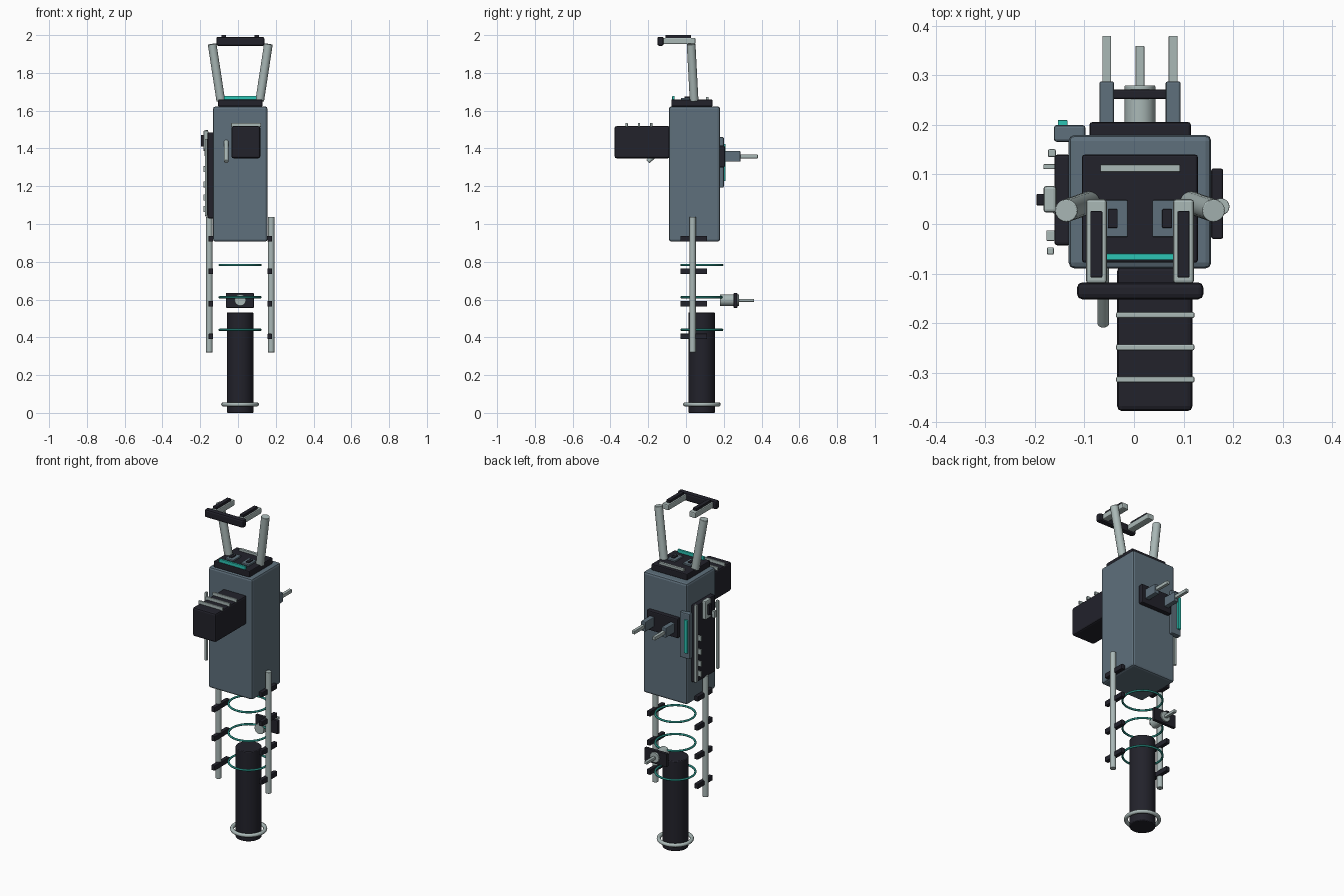
import bpy, math
from mathutils import Vector


def material(name, rgb):
    m = bpy.data.materials.new(name)
    m.diffuse_color = (*rgb, 1)
    return m


BLACK = material("near_black", (0.016, 0.016, 0.024))
BLUE = material("slate_blue", (0.112, 0.16, 0.2))
GREY = material("pale_grey", (0.4, 0.48, 0.47))
TEAL = material("bright_teal", (0.025, 0.56, 0.46))
DEEP = material("deep_teal", (0.018, 0.24, 0.2))


def finish(name, mat):
    ob = bpy.context.object
    ob.name = name
    ob.data.materials.append(mat)
    return ob


def box(name, mat, x, y, z, bevel=0.004):
    """Bevelled box from (min, max) pairs."""
    bpy.ops.mesh.primitive_cube_add(size=1, location=[sum(p) / 2 for p in (x, y, z)])
    ob = finish(name, mat)
    ob.scale = [p[1] - p[0] for p in (x, y, z)]
    bpy.ops.object.transform_apply(location=False, rotation=False, scale=True)
    if bevel:
        b = ob.modifiers.new("bevel", "BEVEL")
        b.width = min(bevel, 0.3 * min(ob.dimensions))
        b.segments = 2
    return ob


def rod(name, mat, a, b, r, sides=24, bevel=0.0):
    """Cylinder between two points."""
    a, b = Vector(a), Vector(b)
    bpy.ops.mesh.primitive_cylinder_add(vertices=sides, radius=r, depth=(b - a).length,
                                        location=(a + b) / 2)
    ob = finish(name, mat)
    ob.rotation_euler = (b - a).to_track_quat("Z", "Y").to_euler()
    bpy.ops.object.shade_smooth_by_angle(angle=math.radians(35))
    if bevel:
        m = ob.modifiers.new("bevel", "BEVEL")
        m.width, m.segments, m.limit_method = bevel, 2, "ANGLE"
    return ob


def ring(name, mat, z, major, minor):
    bpy.ops.mesh.primitive_torus_add(location=(0.011, 0.084, z), major_radius=major,
                                     minor_radius=minor, major_segments=40, minor_segments=10)
    finish(name, mat)
    bpy.ops.object.shade_smooth()


CX = 0.012  # centre line of the body

# Main body
box("body", BLUE, (-0.132, 0.156), (-0.09, 0.18), (0.907, 1.622), 0.012)

# Lower barrel and its rings
rod("barrel", BLACK, (0.011, 0.083, 0), (0.011, 0.083, 0.532), 0.07, 32, 0.004)
ring("barrel_collar", GREY, 0.045, 0.089, 0.011)
for z in (0.44, 0.612, 0.783):
    ring("coil_ring", DEEP, z, 0.108, 0.006)

# Side rails with clamps
for s in (-1, 1):
    x = CX + s * 0.164
    rod("side_rail", GREY, (x, 0.035, 0.32), (x, 0.035, 1.038), 0.017, 16, 0.002)
    x = CX + s * 0.156
    for z in (0.405, 0.578, 0.75, 0.922):
        box("rail_clamp", BLACK, (x - 0.012, x + 0.012), (-0.03, 0.112), (z - 0.015, z + 0.015))

# Rear connector behind the rings
rod("connector_hub", GREY, (CX, 0.18, 0.597), (CX, 0.28, 0.597), 0.031, 16, 0.002)
box("connector_plate", BLACK, (-0.064, 0.084), (0.252, 0.272), (0.556, 0.635))
box("connector_pin", GREY, (0.003, 0.021), (0.27, 0.36), (0.588, 0.604), 0.002)

# Rear plug with two prongs
box("plug_base", BLACK, (-0.09, 0.115), (0.175, 0.206), (1.3, 1.415), 0.006)
for s in (-1, 1):
    x = CX + s * 0.067
    box("prong_sleeve", BLUE, (x - 0.015, x + 0.015), (0.2, 0.288), (1.33, 1.387))
    box("prong", GREY, (x - 0.009, x + 0.009), (0.28, 0.38), (1.348, 1.368), 0.002)

# Rear corner indicator
box("indicator_case", BLUE, (-0.162, -0.098), (0.166, 0.2), (1.192, 1.46), 0.006)
box("indicator_light", TEAL, (-0.154, -0.134), (0.195, 0.21), (1.228, 1.424), 0.002)

# Front box with top bands
box("front_box", BLACK, (-0.034, 0.118), (-0.378, -0.085), (1.348, 1.518), 0.01)
for y in (-0.184, -0.249, -0.314):
    box("front_box_band", GREY, (-0.036, 0.122), (y - 0.006, y + 0.006), (1.514, 1.535), 0.003)

# Slanted front lever
rod("lever", GREY, (-0.062, -0.085, 1.437), (-0.062, -0.202, 1.33), 0.012, 16, 0.002)

# Top control panel
box("top_panel", BLACK, (-0.105, 0.129), (-0.078, 0.14), (1.622, 1.659), 0.005)
box("top_rear_strip", GREY, (-0.068, 0.093), (0.105, 0.12), (1.655, 1.672), 0.002)
box("top_light_strip", TEAL, (-0.074, 0.098), (-0.073, -0.06), (1.655, 1.677), 0.002)
for s in (-1, 1):
    x = CX + s * 0.051
    box("top_button_base", BLUE, (x - 0.026, x + 0.026), (-0.026, 0.048), (1.655, 1.668), 0.002)
    x = CX + s * 0.055
    box("top_button", BLACK, (x - 0.01, x + 0.01), (-0.008, 0.03), (1.665, 1.674), 0.002)

# Raised handle: leaning posts, forward arms and crossbar
for s in (-1, 1):
    rod("handle_post", GREY, (CX + s * 0.103, 0.043, 1.652), (CX + s * 0.149, 0.027, 1.953),
        0.023, 20, 0.002)
    x = CX + s * 0.088
    box("handle_arm", GREY, (x - 0.021, x + 0.021), (-0.12, 0.05), (1.952, 1.986), 0.006)
    box("handle_grip_strip", BLACK, (x - 0.012, x + 0.012), (-0.108, 0.026), (1.982, 2.0), 0.002)
box("handle_crossbar", BLACK, (-0.115, 0.14), (-0.152, -0.118), (1.943, 1.991), 0.012)

# Left side panel with edge poles, catch and small tabs
box("side_panel", BLACK, (-0.161, -0.128), (-0.043, 0.14), (1.03, 1.485), 0.006)
box("rear_edge_pole", GREY, (-0.174, -0.158), (0.135, 0.151), (1.04, 1.497), 0.003)
box("front_edge_pole", GREY, (-0.176, -0.162), (-0.062, -0.047), (1.045, 1.45), 0.003)
box("side_catch", GREY, (-0.183, -0.157), (0.023, 0.077), (1.385, 1.495), 0.006)
box("catch_knob", BLACK, (-0.197, -0.182), (0.037, 0.061), (1.41, 1.472), 0.003)
for z in (1.08, 1.14, 1.21, 1.29):
    box("side_tab", GREY, (-0.183, -0.158), (0.111, 0.121), (z - 0.016, z + 0.016), 0.002)
box("side_slider", GREY, (-0.177, -0.16), (-0.034, -0.013), (1.36, 1.4), 0.002)
